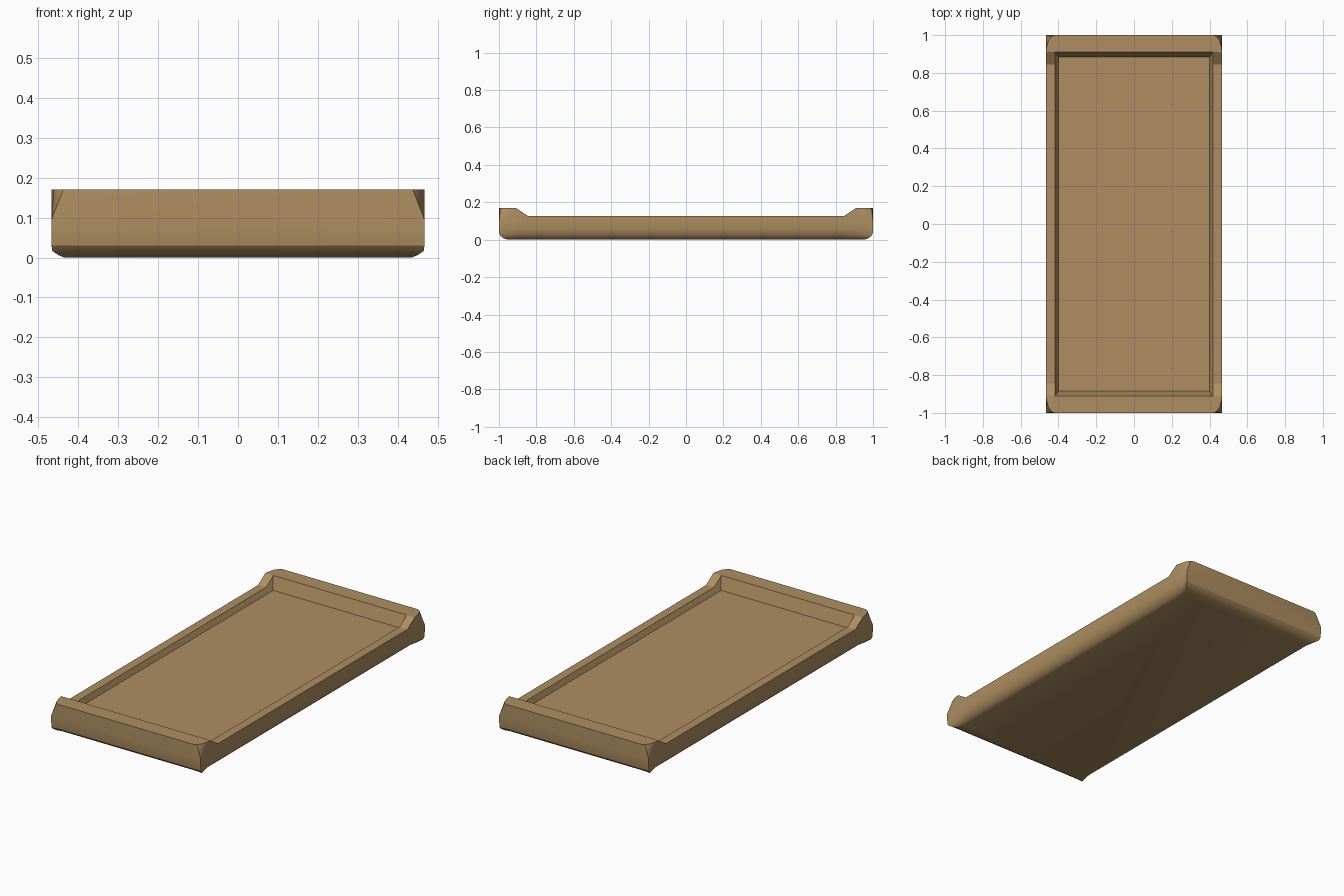
import bpy, bmesh, math

if "Cube" in bpy.data.objects:
    bpy.data.objects.remove(bpy.data.objects["Cube"])

# z, side half width, end half length, corner x, corner y for the outer shell
LEVELS = [
    (0.000, 0.425, 0.940, 0.435, 0.950),
    (0.006, 0.438, 0.965, 0.450, 0.972),
    (0.016, 0.449, 0.984, 0.465, 0.987),
    (0.030, 0.459, 0.996, 0.467, 0.998),
    (0.058, 0.467, 1.000, 0.467, 1.000),
    (0.095, 0.467, 1.000, 0.467, 1.000),
]
RAMP_LOW, RAMP_HIGH = 0.845, 0.91
SIDE_TOP, END_TOP, FLOOR = 0.127, 0.17, 0.10


def full_ring(quarter):
    """Mirror one quarter of a ring into a closed counter-clockwise loop."""
    q2 = [(-x, y, z) for x, y, z in reversed(quarter)]
    q3 = [(-x, -y, z) for x, y, z in quarter]
    q4 = [(x, -y, z) for x, y, z in reversed(quarter)]
    return quarter + q2 + q3 + q4


rings = []
# outer shell, curved at the bottom with slightly flared corners
for z, sx, ey, cx, cy in LEVELS:
    rings.append(full_ring([(sx, RAMP_LOW, z), (sx, RAMP_HIGH, z),
                            (cx, cy, z), (cx, cy, z), (cx, cy, z),
                            (0.42, ey, z)]))
# outer rim with raised ends and rounded corners
rings.append(full_ring([(0.467, RAMP_LOW, SIDE_TOP), (0.467, RAMP_HIGH, END_TOP),
                        (0.462, 0.94, END_TOP), (0.452, 0.972, END_TOP),
                        (0.438, 0.992, END_TOP), (0.42, 1.0, END_TOP)]))
# inner rim, then the recessed floor
ix, iy = 0.417, 0.91
rings.append(full_ring([(ix, RAMP_LOW, SIDE_TOP)] + [(ix, iy, END_TOP)] * 5))
rings.append(full_ring([(0.40, RAMP_LOW, FLOOR)] + [(0.40, 0.885, FLOOR)] * 5))

bm = bmesh.new()
loops = [[bm.verts.new(p) for p in ring] for ring in rings]
n = len(loops[0])
for low, high in zip(loops, loops[1:]):
    for i in range(n):
        j = (i + 1) % n
        bm.faces.new((low[i], low[j], high[j], high[i]))
bm.faces.new(list(reversed(loops[0])))
bm.faces.new(loops[-1])
bmesh.ops.remove_doubles(bm, verts=bm.verts, dist=0.0002)
bmesh.ops.recalc_face_normals(bm, faces=bm.faces)

mesh = bpy.data.meshes.new("protective_tray")
bm.to_mesh(mesh)
bm.free()
tray = bpy.data.objects.new("protective_tray", mesh)
bpy.context.collection.objects.link(tray)

# tan shell
mat = bpy.data.materials.new("tan_shell")
mat.diffuse_color = (0.42, 0.27, 0.12, 1)
mat.use_nodes = True
mat.node_tree.nodes["Principled BSDF"].inputs["Base Color"].default_value = mat.diffuse_color
mesh.materials.append(mat)

bpy.context.view_layer.objects.active = tray
tray.select_set(True)
bpy.ops.object.shade_smooth_by_angle(angle=math.radians(32))
